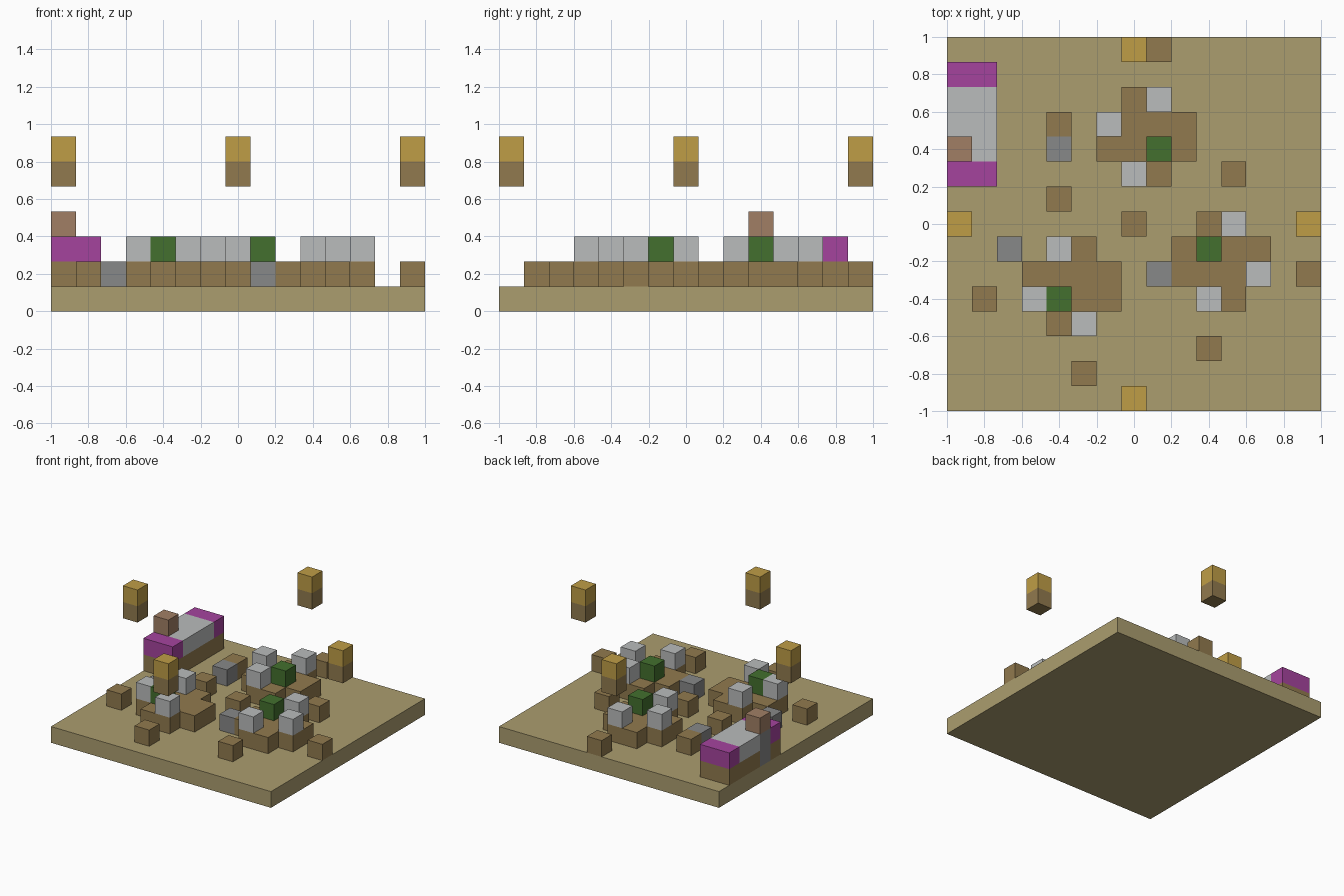
import bpy, bmesh
from mathutils import Vector

if "Cube" in bpy.data.objects:
    bpy.data.objects.remove(bpy.data.objects["Cube"])

CELL = 2 / 15


def linear(c):
    c /= 255
    return c / 12.92 if c <= 0.04045 else ((c + 0.055) / 1.055) ** 2.4


def material(name, r, g, b):
    colour = (linear(r), linear(g), linear(b), 1)
    mat = bpy.data.materials.new(name)
    mat.use_nodes = True
    mat.diffuse_color = colour
    mat.node_tree.nodes["Principled BSDF"].inputs["Base Color"].default_value = colour
    return mat


SAND = material("sand", 171, 157, 111)
BROWN = material("earth brown", 145, 122, 78)
STONE = material("stone grey", 135, 136, 136)
PALE = material("pale grey", 186, 188, 188)
GREEN = material("leaf green", 67, 112, 46)
PURPLE = material("purple", 165, 68, 158)
PINK = material("dusty pink", 161, 127, 101)
GOLD = material("gold", 191, 157, 70)

# Plan of the blocks, back row first:
# d earth, s stone, g pale block on earth, t green block on earth,
# p purple bed end, w bed middle, f figure, l floating lamp
PLAN = [
    ".......ld......",
    "pp.............",
    "ww.....dg......",
    "ww..d.gddd.....",
    "fw..s.ddtd.....",
    "pp.....gd..d...",
    "....d..........",
    "l......d..dg..l",
    "..s.gd...dtdd..",
    "...dddd.sdddg.d",
    ".d.gtdd...gd...",
    "....dg.........",
    "..........d....",
    ".....d.........",
    ".......l.......",
]


def cells(kinds, *layers):
    return {(i, 14 - row, k) for row, line in enumerate(PLAN)
            for i, ch in enumerate(line) if ch in kinds for k in layers}


def blocks(name, mat, filled):
    """Join grid cells into one shell, leaving out faces shared by two cells."""
    bm = bmesh.new()
    for cell in filled:
        centre = (Vector(cell) + Vector((-7, -7, 0.5))) * CELL
        for axis in range(3):
            for side in (-1, 1):
                beside = list(cell)
                beside[axis] += side
                if tuple(beside) in filled:
                    continue
                n, u = Vector(), Vector()
                n[axis] = side
                u[(axis + 1) % 3] = 1
                v = n.cross(u)
                corners = [n - u - v, n + u - v, n + u + v, n - u + v]
                bm.faces.new([bm.verts.new(centre + c * CELL / 2) for c in corners])
    bmesh.ops.remove_doubles(bm, verts=bm.verts, dist=CELL / 100)
    bmesh.ops.dissolve_limit(bm, angle_limit=0.01, verts=bm.verts, edges=bm.edges)
    mesh = bpy.data.meshes.new(name)
    bm.to_mesh(mesh)
    bm.free()
    mesh.materials.append(mat)
    obj = bpy.data.objects.new(name, mesh)
    bpy.context.collection.objects.link(obj)


# Ground slab
bpy.ops.mesh.primitive_cube_add(size=1, location=(0, 0, CELL / 2))
slab = bpy.context.object
slab.name = "ground_slab"
slab.scale = (2, 2, CELL)
slab.data.materials.append(SAND)

# Blocks standing on the slab
blocks("earth_blocks", BROWN, cells("dgt", 1))
blocks("stone_blocks", STONE, cells("s", 1))
blocks("pale_blocks", PALE, cells("g", 2))
blocks("green_blocks", GREEN, cells("t", 2))

# Long bed at the back corner
blocks("bed_base", BROWN, cells("pw", 1))
blocks("bed_ends", PURPLE, cells("p", 2))
blocks("bed_middle", PALE, cells("w", 2))

# Small figure beside the bed
blocks("figure_body", STONE, cells("f", 1, 2))
blocks("figure_head", PINK, cells("f", 3))

# Floating lamps
blocks("lamp_bases", BROWN, cells("l", 5))
blocks("lamp_tops", GOLD, cells("l", 6))
